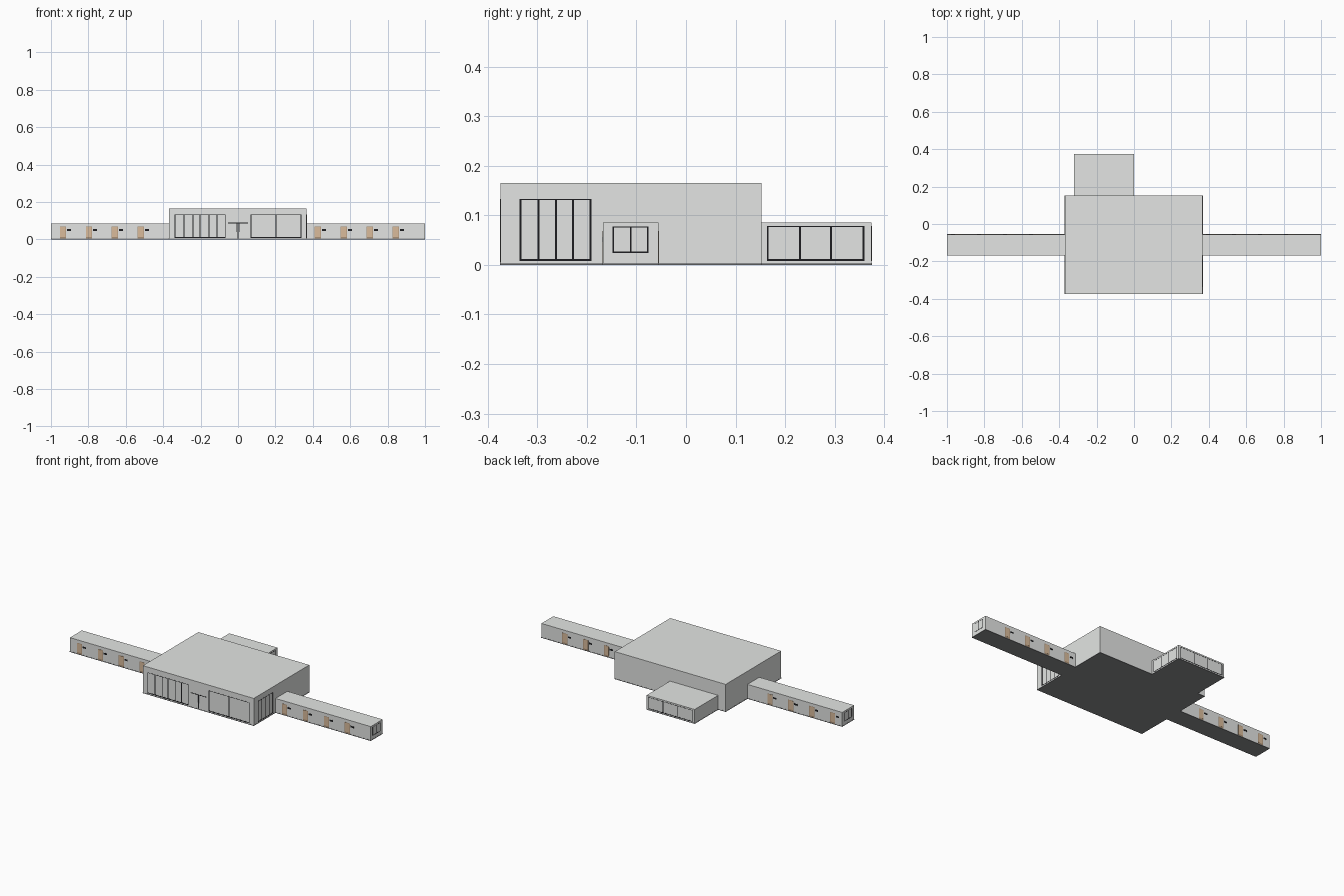
import bpy
from mathutils import Matrix, Vector

old = bpy.data.objects.get("Cube")
if old:
    bpy.data.objects.remove(old, do_unlink=True)


def material(name, r, g, b):
    m = bpy.data.materials.new(name)
    m.use_nodes = True
    m.diffuse_color = (r, g, b, 1)
    node = m.node_tree.nodes["Principled BSDF"]
    node.inputs["Base Color"].default_value = (r, g, b, 1)
    node.inputs["Roughness"].default_value = 0.8
    return m


WALL = material("pale grey wall", 0.77, 0.785, 0.77)
BASE = material("grey base", 0.26, 0.265, 0.27)
FRAME = material("black frame", 0.012, 0.012, 0.014)
DOOR = material("light tan wood", 0.70, 0.50, 0.33)
TRIM = material("brown trim", 0.40, 0.28, 0.18)


def box(name, x, y, z, mat):
    """Box from three (low, high) ranges."""
    bpy.ops.mesh.primitive_cube_add(size=1)
    ob = bpy.context.object
    ob.name = name
    size = [b - a for a, b in (x, y, z)]
    mid = Vector([(a + b) / 2 for a, b in (x, y, z)])
    ob.data.transform(Matrix.Translation(mid) @ Matrix.Diagonal((*size, 1)))
    ob.data.materials.append(mat)
    return ob


def plate(name, side, wall, u, z, mat, depth=0.0006):
    """Thin plate on a wall; side is the outward axis, u runs along the wall."""
    sign = -1 if side[0] == "-" else 1
    out = tuple(sorted((wall - sign * 0.001, wall + sign * depth)))
    if side[1] == "x":
        return box(name, out, u, z, mat)
    return box(name, u, out, z, mat)


def window(name, side, wall, posts, z, t=0.004):
    """Framed window with a post at each listed position."""
    h = t / 2
    ends = (posts[0] - h, posts[-1] + h)
    for i, p in enumerate(posts):
        plate(f"{name}_post_{i + 1}", side, wall, (p - h, p + h), z, FRAME)
    plate(name + "_sill", side, wall, ends, (z[0], z[0] + t), FRAME)
    plate(name + "_head", side, wall, ends, (z[1] - h, z[1]), FRAME)


# Building volumes, each standing on a thin base
END, FRONT, BACK = 0.9993, -0.3745, 0.3745
HALL_L, HALL_R = 0.367, -0.37
WING = (-0.168, -0.055)
volumes = {
    "main_hall": ((HALL_R, HALL_L), (FRONT, 0.152), 0.165),
    "left_wing": ((HALL_L, END), WING, 0.086),
    "right_wing": ((-END, HALL_R), WING, 0.086),
    "back_annex": ((-0.32, 0.0), (0.152, BACK), 0.086),
}
for name, (x, y, top) in volumes.items():
    box(name, x, y, (0.004, top), WALL)
    rim = 0.0007
    box(name + "_base", (x[0] - rim, x[1] + rim),
        (y[0] - rim, y[1] + rim), (0, 0.004), BASE)

# Hall windows
tall = (0.008, 0.133)
window("front_right_window", "-y", FRONT,
       (-0.337, -0.289, -0.241, -0.203, -0.155, -0.112, -0.068), tall, 0.005)
window("front_left_window", "-y", FRONT, (0.07, 0.203, 0.337), tall, 0.005)
window("hall_side_window", "+x", HALL_L,
       (-0.334, -0.298, -0.262, -0.228, -0.193), tall)

# Entrance with double doors
plate("entrance_head", "-y", FRONT, (-0.054, 0.054), (0.086, 0.09), FRAME)
plate("entrance_post", "-y", FRONT, (-0.003, 0.003), (0.005, 0.088), FRAME)
for s in (-1, 1):
    c = s * 0.008
    plate("entrance_handle", "-y", FRONT, (c - 0.002, c + 0.002), (0.04, 0.088), BASE)

# Annex windows
low = (0.008, 0.078)
window("annex_side_window", "+x", 0.0, (0.165, 0.23, 0.293, 0.358), low)
window("annex_back_window", "+y", BACK, (-0.305, -0.205, -0.11, -0.015), low)

# Windows at the wing ends
for side, wall in (("+x", END), ("-x", -END)):
    window("wing_end_window", side, wall, (-0.147, -0.112, -0.077), (0.024, 0.077), 0.003)

# Wing doors, each with a small window to its right as seen from outside
for first in (-0.936, 0.427):
    for i in range(4):
        x = first + i * 0.139
        for side, wall, s in (("-y", WING[0], 1), ("+y", WING[1], -1)):
            plate("door_trim", side, wall, (x - 0.017, x + 0.017), (0.004, 0.068), TRIM, 0.0003)
            plate("door", side, wall, (x - 0.0145, x + 0.0145), (0.012, 0.0655), DOOR)
            u = sorted((x + s * 0.021, x + s * 0.043))
            plate("small_window", side, wall, u, (0.046, 0.056), FRAME)
